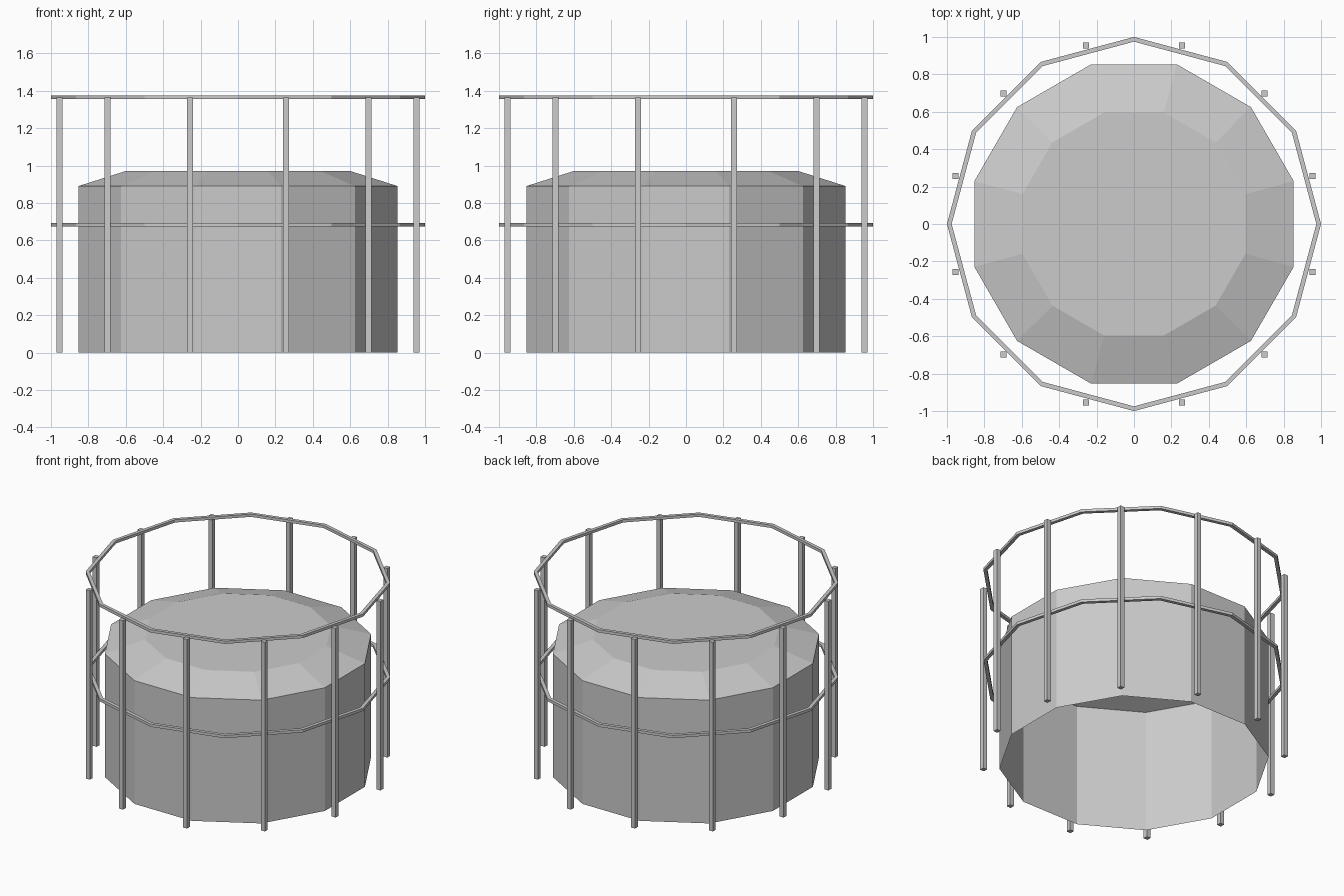
import bpy
import bmesh
from math import cos, sin, radians

cube = bpy.data.objects.get("Cube")
if cube:
    bpy.data.objects.remove(cube, do_unlink=True)

SIDES = 12
STEP = 360 / SIDES

grey = bpy.data.materials.new("light_grey")
grey.use_nodes = True
colour = (0.6, 0.6, 0.6, 1)
grey.diffuse_color = colour
grey.node_tree.nodes["Principled BSDF"].inputs["Base Color"].default_value = colour


def finish(name, bm):
    mesh = bpy.data.meshes.new(name)
    bm.to_mesh(mesh)
    bm.free()
    mesh.materials.append(grey)
    obj = bpy.data.objects.new(name, mesh)
    bpy.context.collection.objects.link(obj)
    return obj


def ring(bm, radius, z, offset):
    angles = [radians(offset + STEP * i) for i in range(SIDES)]
    return [bm.verts.new((radius * cos(a), radius * sin(a), z)) for a in angles]


def bridge(bm, lower, upper):
    for i in range(SIDES):
        j = (i + 1) % SIDES
        bm.faces.new((lower[i], lower[j], upper[j], upper[i]))


# Tank: open bottom, straight wall, sloped shoulder and flat lid
bm = bmesh.new()
loops = [ring(bm, r, z, STEP / 2)
         for r, z in ((0.884, 0), (0.884, 0.89), (0.617, 0.972))]
for lower, upper in zip(loops, loops[1:]):
    bridge(bm, lower, upper)
bm.faces.new(loops[-1])
finish("tank", bm)


# Rails: square-section hoops with corners between the posts
def rail(name, bottom, top, outer=1.0, inner=0.975):
    bm = bmesh.new()
    section = ((outer, bottom), (outer, top), (inner, top), (inner, bottom))
    loops = [ring(bm, r, z, 0) for r, z in section]
    for k in range(len(loops)):
        bridge(bm, loops[k], loops[(k + 1) % len(loops)])
    finish(name, bm)


rail("upper_rail", 1.355, 1.375)
rail("lower_rail", 0.674, 0.694)

# Posts: square bars standing just outside the rails
WIDTH, HEIGHT, REACH = 0.032, 1.365, 0.988
for i in range(SIDES):
    a = radians(STEP * (i + 0.5))
    bm = bmesh.new()
    bmesh.ops.create_cube(bm, size=1)
    bmesh.ops.scale(bm, vec=(WIDTH, WIDTH, HEIGHT), verts=bm.verts)
    post = finish(f"post_{i + 1}", bm)
    post.location = (REACH * cos(a), REACH * sin(a), HEIGHT / 2)
